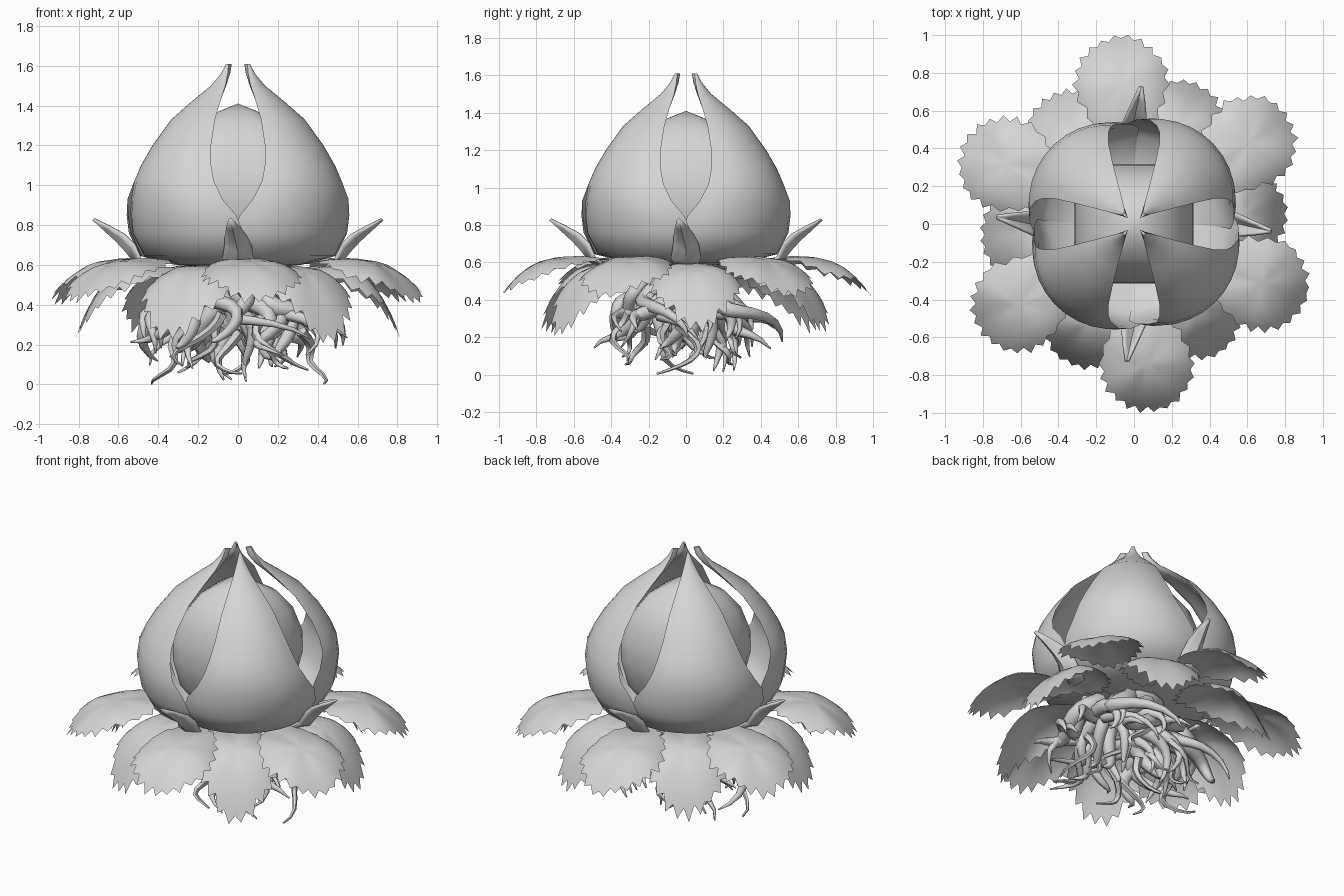
import bpy, bmesh, math, random
from mathutils import Vector

if "Cube" in bpy.data.objects:
    bpy.data.objects.remove(bpy.data.objects["Cube"])

random.seed(11)
grey = bpy.data.materials.new("plain_grey")
grey.diffuse_color = (0.67, 0.67, 0.67, 1)
grey.use_nodes = True
grey.node_tree.nodes["Principled BSDF"].inputs["Base Color"].default_value = grey.diffuse_color


def finish(obj, angle=50):
    obj.data.materials.append(grey)
    bpy.ops.object.select_all(action='DESELECT')
    obj.select_set(True)
    bpy.context.view_layer.objects.active = obj
    bpy.ops.object.shade_smooth_by_angle(angle=math.radians(angle))
    return obj


def grid_object(name, rows, closed=False):
    """Skin a list of equally long point rows."""
    bm = bmesh.new()
    vs = [[bm.verts.new(p) for p in row] for row in rows]
    n = len(rows[0])
    for a, b in zip(vs, vs[1:]):
        for i in range(n if closed else n - 1):
            j = (i + 1) % n
            bm.faces.new((a[i], a[j], b[j], b[i]))
    bmesh.ops.remove_doubles(bm, verts=bm.verts, dist=0.0005)
    bmesh.ops.recalc_face_normals(bm, faces=bm.faces)
    me = bpy.data.meshes.new(name)
    bm.to_mesh(me)
    bm.free()
    obj = bpy.data.objects.new(name, me)
    bpy.context.collection.objects.link(obj)
    return obj


def polar(r, a, z):
    return Vector((r * math.cos(a), r * math.sin(a), z))


def tangent(a):
    return Vector((-math.sin(a), math.cos(a), 0))


def tube(name, pts, radii, sides=6):
    """Tapered tube through the points."""
    rows = []
    side = Vector((0.31, 0.17, 0.9))
    for i, p in enumerate(pts):
        t = (pts[min(i + 1, len(pts) - 1)] - pts[max(i - 1, 0)]).normalized()
        u = (side - t * side.dot(t)).normalized()
        side = u
        v = t.cross(u)
        rows.append([p + (u * math.cos(k * math.tau / sides) + v * math.sin(k * math.tau / sides)) * radii[i]
                     for k in range(sides)])
    rows.insert(0, [pts[0]] * sides)
    rows.append([pts[-1]] * sides)
    return finish(grid_object(name, rows, True), 70)


# inner bulb with a rounded square section
rows = []
for s, z in [(0, .6), (.2, .62), (.28, .75), (.315, .92), (.31, 1.05), (.265, 1.2),
             (.19, 1.31), (.1, 1.37), (0, 1.41)]:
    row = []
    for k in range(24):
        a = k * math.tau / 24
        c, d = abs(math.cos(a)), abs(math.sin(a))
        row.append(polar(s / (c ** 5 + d ** 5) ** 0.2, a, z))
    rows.append(row)
finish(grid_object("inner_bulb", rows, True), 60)

# four big petals: radius, height, half angle in degrees
petal = [(.08, .58, 44), (.3, .60, 45), (.47, .645, 47), (.525, .76, 48), (.54, .85, 44), (.548, .93, 37),
         (.535, 1.02, 32), (.505, 1.1, 29.5), (.45, 1.2, 27.5), (.355, 1.33, 26), (.25, 1.42, 24),
         (.15, 1.5, 20), (.10, 1.56, 14), (.075, 1.61, 6)]
for q in range(4):
    mid = math.radians(45 + 90 * q)
    rows = []
    for r, z, h in petal:
        row = []
        thick = min(.06, .5 * r)
        for i in range(20):
            s = i / 5 - 1 if i <= 10 else 3 - i / 5      # out along the skin, back along the inside
            rr = r * (1 + 0.09 * (1 - s * s)) + (0.012 * s if z < 0.95 else 0)
            if i > 10:
                rr -= thick * (1 - s * s) ** .6
            row.append(polar(rr, mid + math.radians(h) * s, z))
        rows.append(row)
    centre = sum(rows[-1], Vector()) / 20
    rows.append([centre] * 20)
    finish(grid_object("petal", rows, True), 55)

# four pointed sepals between the petals
for q in range(4):
    a = math.radians(90 * q)
    out = polar(1, a, 0)
    rows = []
    for r, z, w, fold in [(.42, .58, .05, 0), (.505, .61, .075, .03), (.55, .67, .06, .05),
                          (.6, .725, .045, .045), (.66, .78, .025, .025), (.72, .835, .002, 0)]:
        ctr = polar(r, a, z) - tangent(a) * max(0, (r - .55) * .22)
        rows.append([ctr + tangent(a) * w * s + (Vector((0, 0, 1)) - out) * fold * abs(s) * 0.7
                     for s in (-1, -.5, 0, .5, 1)])
    obj = grid_object("sepal", rows)
    m = obj.modifiers.new("thickness", 'SOLIDIFY')
    m.thickness = 0.015
    finish(obj, 50)


def leaf(name, angle, centre, size, top, ridge, droop, curl):
    """Round toothed leaf, flat near the plant and bending down at the rim."""
    n = 44
    jag = [1 - random.uniform(.08, .17) if k % 2 else 1 - random.uniform(0, .05) for k in range(n)]
    rows = []
    for t in (0, .25, .5, .7, .86, 1):
        row = []
        for k in range(n):
            b = (k + .5) * math.tau / n
            rad = size * t * (jag[k] if t == 1 else 1)
            u, v = rad * math.cos(b), rad * math.sin(b)
            if u < 0:
                u *= 1.35                # long base tucked below the flower
                v *= 1 + .7 * u          # narrower toward the stem
            r = centre + u
            z = top - droop * max(0, r - ridge) ** 3 - curl * abs(v) ** 3 - .12 * max(0, ridge - r)
            z += 0.006 * math.sin(5 * b) * t
            row.append(polar(r, angle, z) + tangent(angle) * v)
        rows.append(row)
    finish(grid_object(name, rows, True), 60)


for k in range(6):
    leaf("upper_leaf", math.radians(95 + 60 * k), .745, .265, .632, .56, 2.6, 5)
    leaf("lower_leaf", math.radians(65 + 60 * k), .575, .255, .595, .43, 6.3, 7)

# crown that joins roots, leaves and petals
rows = [[polar(r, k * math.tau / 12, z) for k in range(12)]
        for r, z in [(0, .5), (.1, .51), (.16, .54), (.18, .58), (.15, .62), (0, .62)]]
finish(grid_object("root_crown", rows, True), 60)

# tangled thick roots
for k in range(36):
    a = k * math.tau * 0.382 + random.uniform(-.2, .2)
    reach = random.uniform(.4, .63) if k % 3 else random.uniform(.15, .35)
    low = random.uniform(.1, .26) if k % 3 else random.uniform(.03, .12)
    swirl = random.choice((-1, 1)) * random.uniform(.2, 1.0)
    start = random.uniform(.05, .34)
    wob = random.uniform(0, 6)
    thick = random.uniform(.034, .05)
    pts, radii = [], []
    steps = 13
    for i in range(steps):
        t = i / (steps - 1)
        r = start + (reach - start) * t ** .8 + .05 * math.sin(7 * t + wob) * t
        z = .5 + (low - .5) * t ** .7 + .04 * math.sin(math.pi * t) + .04 * math.sin(8 * t + wob) * t
        p = polar(r, a + swirl * t + .25 * math.sin(6 * t + wob), max(z, .015))
        p.y *= .82
        pts.append(p)
        radii.append(thick * (1 - t ** 2.5) + .004)
    tube("root", pts, radii, 6)

# thin rootlets curling near the ground
for k in range(12):
    a = k * math.tau / 12 + random.uniform(-.2, .2)
    r0 = random.uniform(.12, .34)
    low = .005 if k % 3 == 0 else random.uniform(.02, .1)
    pts = [polar(r0 + .13 * t + .02 * math.sin(9 * t + k), a + .3 * math.sin(4 * t + k),
                 low + .26 * (1 - t) ** 1.3 + .05 * t * t * (k % 2)) for t in [i / 8 for i in range(9)]]
    tube("rootlet", pts, [.026 * (1 - i / 9) + .003 for i in range(9)], 5)
